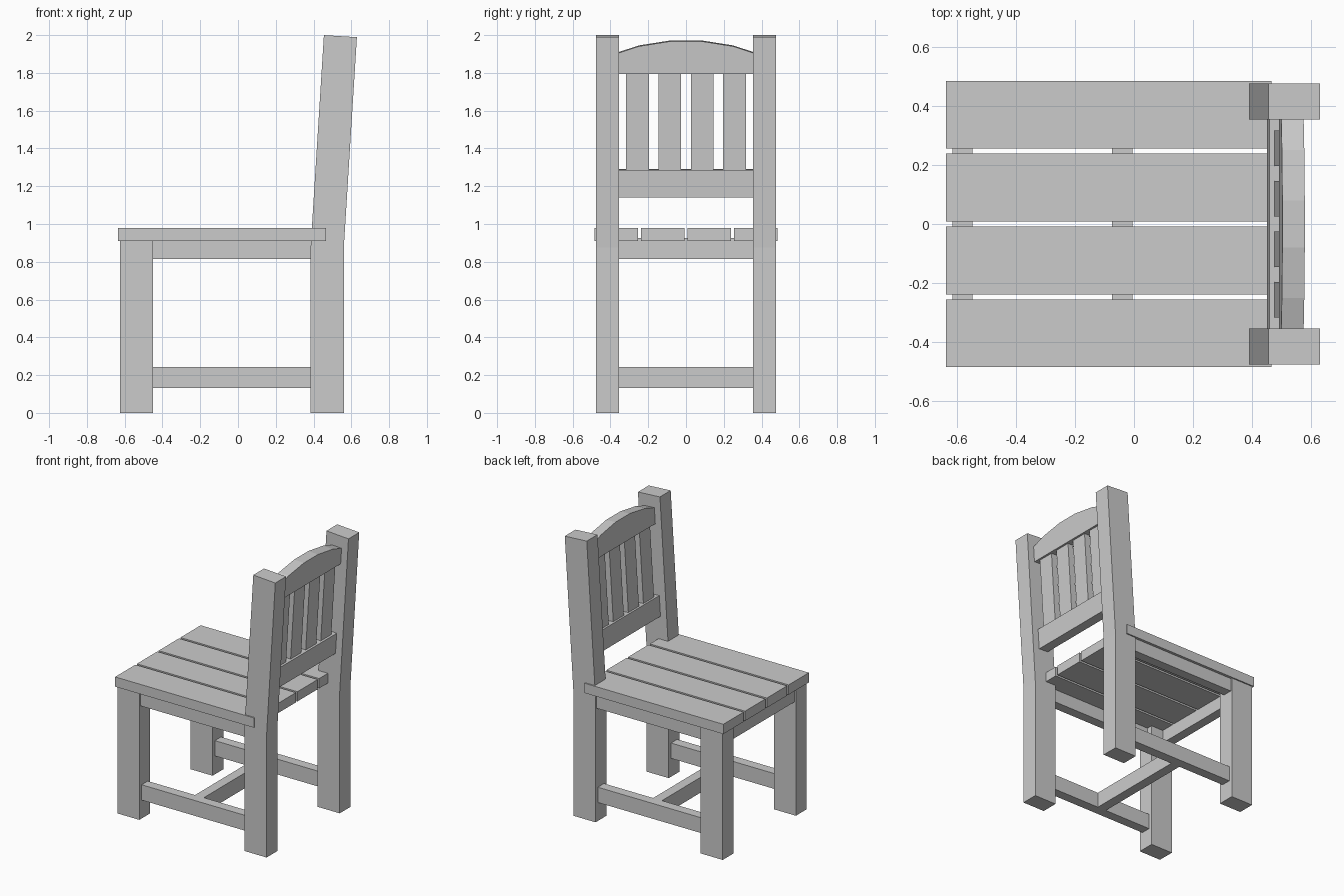
import bpy, bmesh, math
from mathutils import Matrix, Vector

if "Cube" in bpy.data.objects:
    bpy.data.objects.remove(bpy.data.objects["Cube"])

LEAN = math.radians(3.6)
PIVOT = Vector((0.472, 0, 0.88))
LEAN_MAT = Matrix.Translation(PIVOT) @ Matrix.Rotation(LEAN, 4, 'Y')


def finish(name, bm, mat=None):
    if mat is not None:
        bm.transform(mat)
    bmesh.ops.recalc_face_normals(bm, faces=bm.faces)
    me = bpy.data.meshes.new(name)
    bm.to_mesh(me)
    bm.free()
    ob = bpy.data.objects.new(name, me)
    bpy.context.collection.objects.link(ob)
    return ob


def box(name, x, y, z, mat=None):
    bm = bmesh.new()
    bmesh.ops.create_cube(bm, size=1)
    for v in bm.verts:
        v.co = [(a + b) / 2 + c * (b - a) for (a, b), c in zip((x, y, z), v.co)]
    return finish(name, bm, mat)


def prism(name, points, offset, mat=None):
    bm = bmesh.new()
    face = bm.faces.new([bm.verts.new(p) for p in points])
    geo = bmesh.ops.extrude_face_region(bm, geom=[face], use_keep_orig=True)['geom']
    bmesh.ops.translate(bm, vec=offset,
                        verts=[g for g in geo if isinstance(g, bmesh.types.BMVert)])
    return finish(name, bm, mat)


# Seat planks
for i in range(4):
    y0 = -0.485 + i * 0.2467
    box(f"seat_plank_{i + 1}", (-0.636, 0.466), (y0, y0 + 0.23), (0.91, 0.98))

# Back post side outline, bent where the lean begins
post = [(0.385, 0), (0.56, 0), (0.56, 0.876)]
for lx, lz in ((0.0875, 1.1165), (-0.0875, 1.1165)):
    p = LEAN_MAT @ Vector((lx, 0, lz))
    post.append((p.x, p.z))
post.append((0.385, 0.885))

# Legs, side aprons and side stretchers
for side, s in (("near", -1), ("far", 1)):
    def span(a, b):
        return tuple(sorted((s * a, s * b)))
    y = span(0.354, 0.476)
    box(f"front_leg_{side}", (-0.625, -0.45), y, (0, 0.912))
    prism(f"back_post_{side}", [(px, y[0], pz) for px, pz in post],
          (0, y[1] - y[0], 0))
    box(f"side_apron_{side}", (-0.452, 0.387), span(0.396, 0.466), (0.815, 0.912))
    box(f"side_stretcher_{side}", (-0.452, 0.387), span(0.38, 0.45), (0.132, 0.242))

# Front apron and cross stretcher
box("front_apron", (-0.615, -0.547), (-0.356, 0.356), (0.815, 0.925))
box("cross_stretcher", (-0.075, -0.005), (-0.382, 0.382), (0.132, 0.242))

# Leaning backrest: lower rail, slats, arched top rail
box("lower_back_rail", (-0.038, 0.038), (-0.356, 0.356), (0.262, 0.409), LEAN_MAT)
for i in range(4):
    yc = (i - 1.5) * 0.171
    box(f"back_slat_{i + 1}", (-0.022, 0.022), (yc - 0.06, yc + 0.06),
        (0.40, 0.93), LEAN_MAT)
arch = [(-0.356, 0.917), (0.356, 0.917), (0.356, 1.03), (0.25, 1.065), (0.08, 1.092),
        (-0.08, 1.092), (-0.25, 1.065), (-0.356, 1.03)]
prism("top_back_rail", [(-0.038, y, z) for y, z in arch], (0.076, 0, 0), LEAN_MAT)
